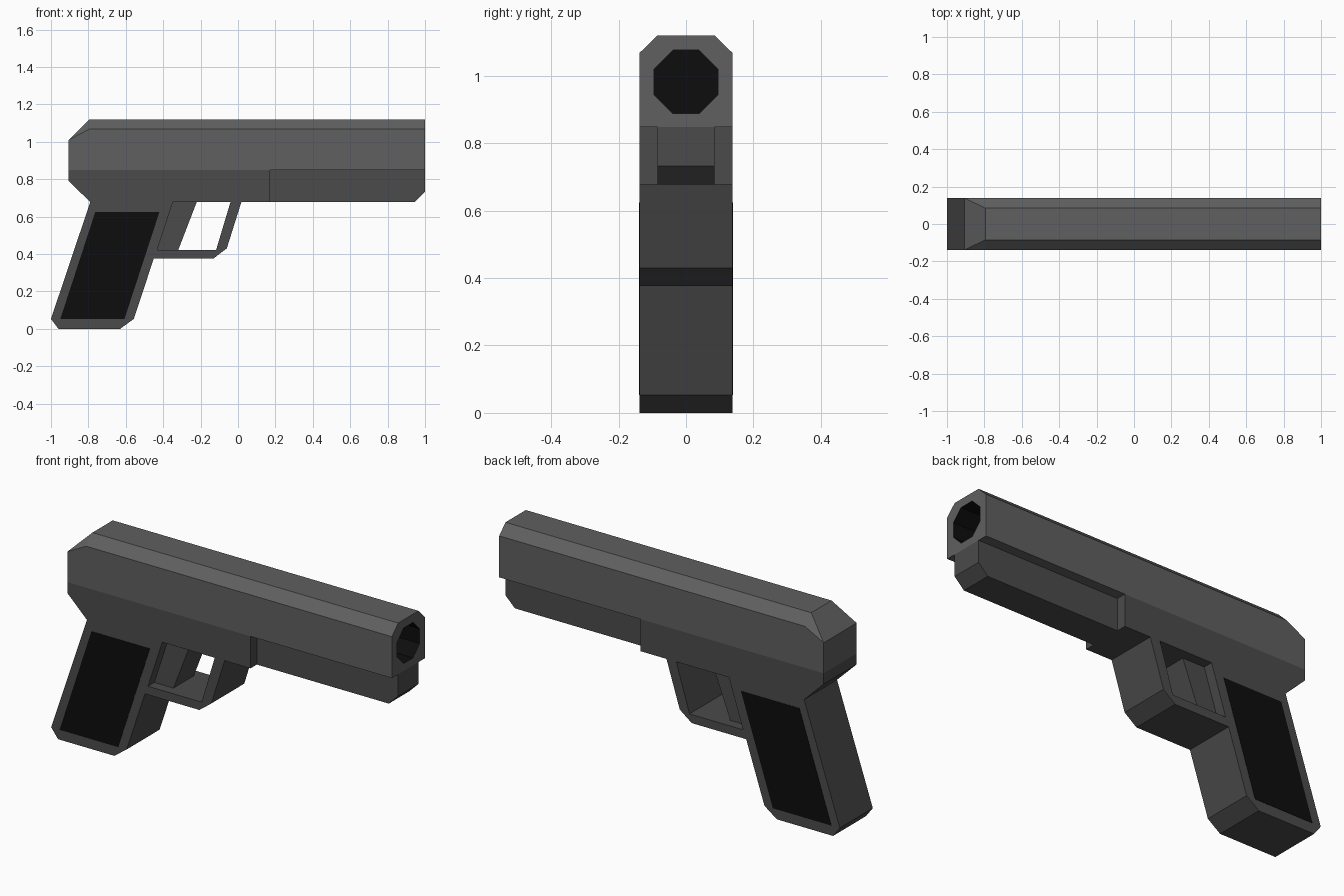
import bpy, bmesh, math
from mathutils import Matrix

if "Cube" in bpy.data.objects:
    bpy.data.objects.remove(bpy.data.objects["Cube"])


def material(name, v):
    m = bpy.data.materials.new(name)
    m.diffuse_color = (v, v, v, 1)
    m.use_nodes = True
    m.node_tree.nodes["Principled BSDF"].inputs["Base Color"].default_value = m.diffuse_color
    return m


SLIDE = material("slide_grey", 0.115)
FRAME = material("frame_grey", 0.07)
BLACK = material("black", 0.004)


def finish(name, bm, mat):
    bmesh.ops.recalc_face_normals(bm, faces=bm.faces)
    me = bpy.data.meshes.new(name)
    bm.to_mesh(me)
    bm.free()
    me.materials.append(mat)
    ob = bpy.data.objects.new(name, me)
    bpy.context.collection.objects.link(ob)
    return ob


def extrude_profile(name, pts, y0, y1, mat):
    """Side profile in x, z swept across the width."""
    bm = bmesh.new()
    f = bm.faces.new([bm.verts.new((x, y0, z)) for x, z in pts])
    r = bmesh.ops.extrude_face_region(bm, geom=[f])
    verts = [v for v in r["geom"] if isinstance(v, bmesh.types.BMVert)]
    bmesh.ops.translate(bm, verts=verts, vec=(0, y1 - y0, 0))
    return finish(name, bm, mat)


def cut(target, cutter):
    mod = target.modifiers.new("cut", 'BOOLEAN')
    mod.operation = 'DIFFERENCE'
    mod.solver = 'EXACT'
    mod.object = cutter
    cutter.hide_render = True
    bpy.context.view_layer.objects.active = target
    bpy.ops.object.modifier_apply(modifier=mod.name)
    bpy.data.objects.remove(cutter)


W, N = 0.138, 0.085   # full and narrow half widths

# Slide: hull of the bevelled section and the sloped rear
bm = bmesh.new()
for s in (-1, 1):
    for x in (-0.795, 1):
        for y, z in ((W, 0.848), (W, 1.068), (N, 1.12)):
            bm.verts.new((x, s * y, z))
    for z in (0.848, 1.01):
        bm.verts.new((-0.905, s * W, z))
bmesh.ops.convex_hull(bm, input=bm.verts)
bmesh.ops.dissolve_limit(bm, angle_limit=0.01, verts=bm.verts, edges=bm.edges)
slide = finish("slide", bm, SLIDE)

# Octagonal bore
bm = bmesh.new()
turn = (Matrix.Translation((1, 0, 0.982)) @ Matrix.Rotation(math.pi / 2, 4, 'Y')
        @ Matrix.Rotation(math.pi / 8, 4, 'Z'))
bmesh.ops.create_cone(bm, cap_ends=True, segments=8, radius1=0.102,
                      radius2=0.102, depth=0.6, matrix=turn)
cut(slide, finish("bore_cutter", bm, BLACK))
slide.data.materials.clear()
slide.data.materials.append(SLIDE)
slide.data.materials.append(BLACK)
for p in slide.data.polygons:
    c = p.center
    inside = math.hypot(c.y, c.z - 0.982) < 0.1 and 0.6 < c.x < 0.99
    p.material_index = int(inside)

# Frame with grip and trigger guard
frame = extrude_profile("frame", [
    (-0.905, 0.848), (-0.905, 0.79), (-0.79, 0.678), (-1, 0.053), (-0.96, 0),
    (-0.63, 0), (-0.557, 0.053), (-0.45, 0.377), (-0.13, 0.377),
    (-0.06, 0.43), (0.018, 0.678), (0.17, 0.678), (0.17, 0.848)], -W, W, FRAME)
cut(frame, extrude_profile("guard_cutter", [
    (-0.348, 0.678), (-0.04, 0.678), (-0.117, 0.422), (-0.432, 0.422)],
    -0.3, 0.3, FRAME))

# Trigger
extrude_profile("trigger", [
    (-0.35, 0.69), (-0.216, 0.69), (-0.322, 0.415), (-0.436, 0.415)],
    -N, N, FRAME)

# Narrow dust cover under the barrel
extrude_profile("dust_cover", [
    (0.165, 0.848), (0.165, 0.678), (0.945, 0.678), (1, 0.732), (1, 0.848)],
    -N, N, FRAME)

# Grip panels
for s, side in ((-1, "front"), (1, "back")):
    extrude_profile("grip_panel_" + side, [
        (-0.763, 0.625), (-0.42, 0.625), (-0.607, 0.053), (-0.95, 0.053)],
        s * (W - 0.01), s * (W + 0.0015), BLACK)
